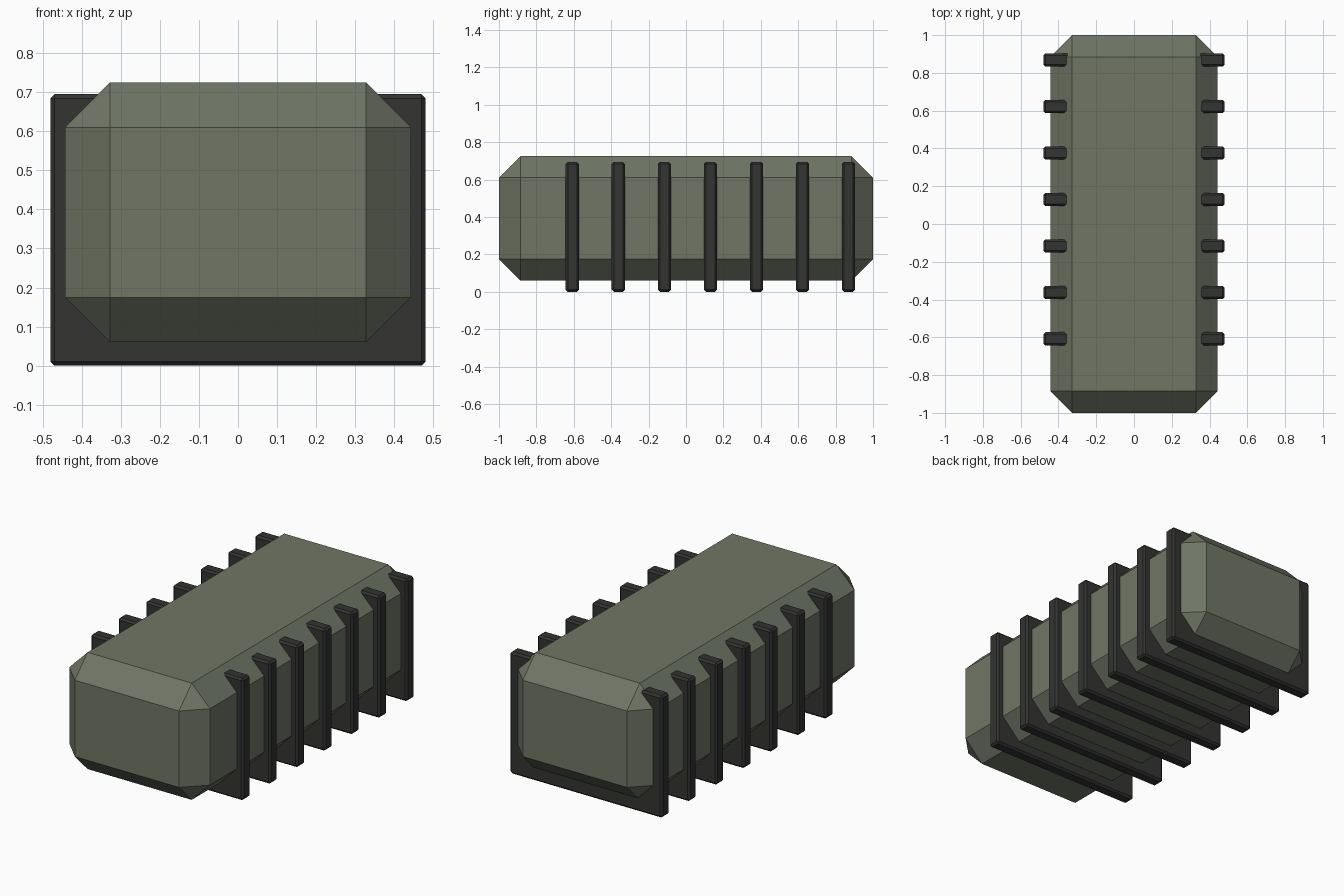
import bpy

if "Cube" in bpy.data.objects:
    bpy.data.objects.remove(bpy.data.objects["Cube"])


def material(name, color):
    mat = bpy.data.materials.new(name)
    mat.diffuse_color = (*color, 1)
    mat.use_nodes = True
    mat.node_tree.nodes["Principled BSDF"].inputs["Base Color"].default_value = mat.diffuse_color
    return mat


def chamfered_box(name, size, center, chamfer, mat):
    bpy.ops.mesh.primitive_cube_add(size=1, location=center)
    obj = bpy.context.object
    obj.name = name
    obj.scale = size
    bpy.ops.object.transform_apply(location=False, rotation=False, scale=True)
    bevel = obj.modifiers.new("Chamfer", 'BEVEL')
    bevel.width = chamfer
    bevel.segments = 1
    bevel.limit_method = 'NONE'
    obj.data.materials.append(mat)
    return obj


green = material("olive_green", (0.16, 0.18, 0.13))
dark = material("dark_grey", (0.033, 0.033, 0.032))

# Main body with wide chamfers
chamfered_box("body", (0.886, 2.0, 0.665), (0, 0, 0.3925), 0.115, green)

# Row of ribs running through the body
for i in range(7):
    chamfered_box(f"rib_{i + 1}", (0.96, 0.07, 0.695),
                  (0, -0.608 + i * 0.246, 0.3475), 0.011, dark)
